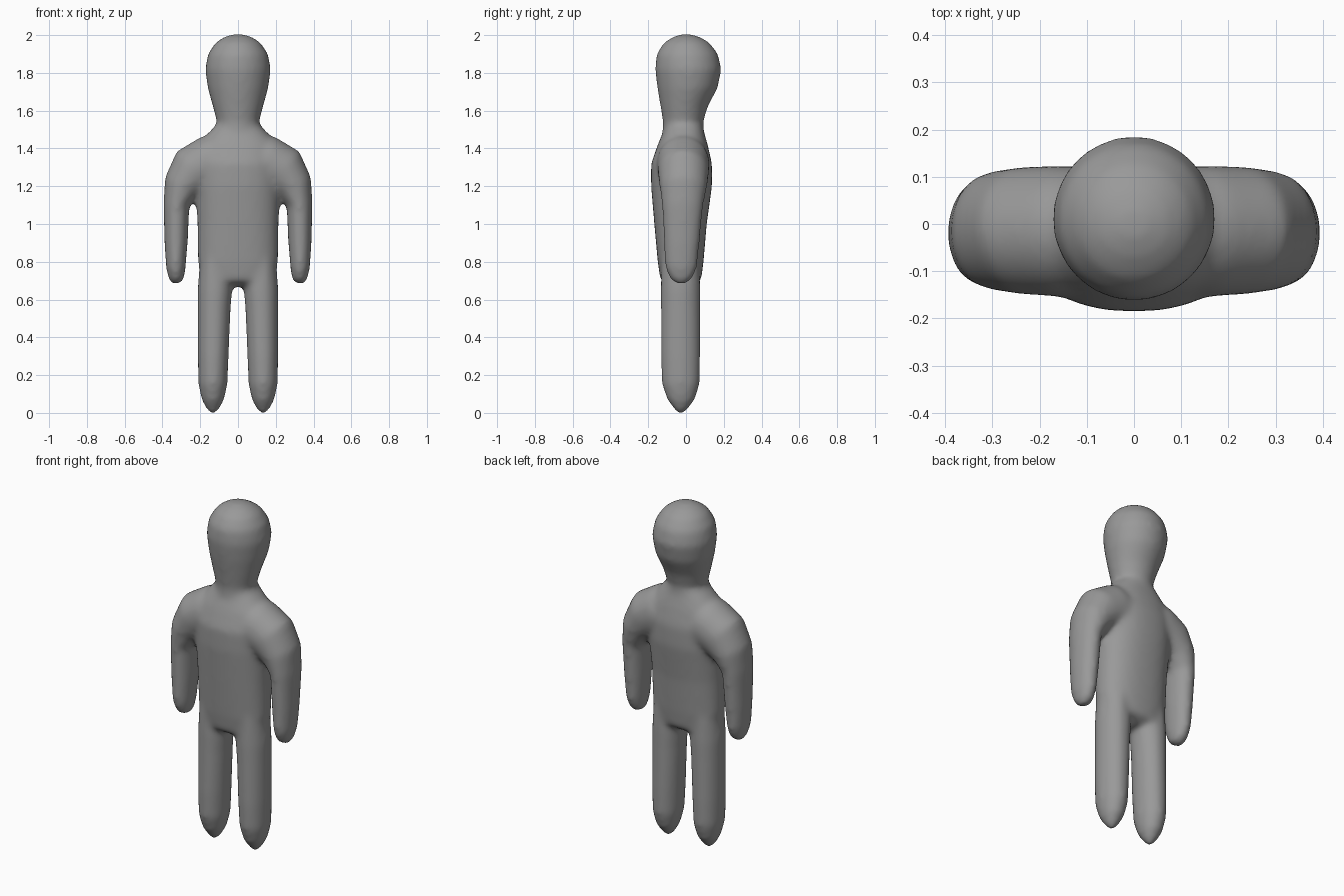
import bpy
import bmesh
from math import cos, sin, pi, copysign
from mathutils import Vector

cube = bpy.data.objects.get("Cube")
if cube:
    bpy.data.objects.remove(cube, do_unlink=True)

SEGMENTS = 32


def sweep(bm, stations, side=1, power=2.0):
    """Closed tube; each station is (x, z, half width, front y, back y)."""
    path = [Vector((s[0] * side, 0, s[1])) for s in stations]
    rings = []
    for i, (x, z, width, front, back) in enumerate(stations):
        tangent = (path[min(i + 1, len(path) - 1)] - path[max(i - 1, 0)]).normalized()
        across = Vector((tangent.z, 0, -tangent.x))
        middle, depth = (front + back) / 2, (back - front) / 2
        ring = []
        for k in range(SEGMENTS):
            a = 2 * pi * k / SEGMENTS
            c = copysign(abs(cos(a)) ** (2 / power), cos(a))
            s = copysign(abs(sin(a)) ** (2 / power), sin(a))
            ring.append(bm.verts.new(path[i] + across * width * c
                                     + Vector((0, middle + depth * s, 0))))
        rings.append(ring)
    for low, high in zip(rings, rings[1:]):
        for k in range(SEGMENTS):
            n = (k + 1) % SEGMENTS
            bm.faces.new((low[k], low[n], high[n], high[k]))
    bm.faces.new(rings[0])
    bm.faces.new(rings[-1])


head = [(0, 1.42, .125, -.13, .10), (0, 1.54, .112, -.122, .092),
        (0, 1.62, .133, -.135, .115), (0, 1.72, .161, -.152, .168),
        (0, 1.82, .174, -.164, .188), (0, 1.90, .160, -.156, .170),
        (0, 1.96, .120, -.118, .125), (0, 1.99, .075, -.07, .075),
        (0, 2.004, .03, -.03, .03)]
torso = [(0, .67, .15, -.08, .03), (0, .70, .19, -.135, .08),
         (0, .80, .212, -.15, .093), (0, 1.0, .215, -.168, .110),
         (0, 1.2, .225, -.185, .138), (0, 1.32, .23, -.185, .138),
         (0, 1.42, .21, -.15, .115), (0, 1.49, .15, -.12, .095),
         (0, 1.54, .10, -.11, .085)]
arm = [(.05, 1.34, .12, -.14, .11), (.15, 1.325, .145, -.155, .125),
       (.235, 1.28, .138, -.15, .122), (.295, 1.20, .103, -.14, .112),
       (.326, 1.10, .069, -.128, .092), (.328, .90, .062, -.118, .073),
       (.329, .77, .052, -.112, .06), (.326, .71, .042, -.085, .035),
       (.324, .685, .028, -.055, .0)]
leg = [(.125, .85, .075, -.13, .07), (.122, .65, .092, -.135, .077),
       (.126, .55, .087, -.134, .076), (.131, .30, .082, -.134, .076),
       (.133, .15, .077, -.128, .073), (.133, .07, .060, -.10, .048),
       (.133, .02, .035, -.065, .01), (.133, -.005, .014, -.04, -.015)]

# Head, trunk and paired limbs
bm = bmesh.new()
sweep(bm, head)
sweep(bm, torso, power=2.3)
for side in (1, -1):
    sweep(bm, arm, side)
    sweep(bm, leg, side)
bmesh.ops.recalc_face_normals(bm, faces=bm.faces)
mesh = bpy.data.meshes.new("figure_body")
bm.to_mesh(mesh)
bm.free()
body = bpy.data.objects.new("figure_body", mesh)
bpy.context.collection.objects.link(body)

# Fuse the parts into one soft skin
remesh = body.modifiers.new("fuse", 'REMESH')
remesh.mode = 'VOXEL'
remesh.voxel_size = .014
remesh.use_smooth_shade = True
soften = body.modifiers.new("soften", 'SMOOTH')
soften.factor = .5
soften.iterations = 16

# Plain grey skin
grey = bpy.data.materials.new("plain_grey")
grey.use_nodes = True
colour = (.32, .32, .32, 1)
grey.diffuse_color = colour
grey.node_tree.nodes["Principled BSDF"].inputs["Base Color"].default_value = colour
mesh.materials.append(grey)
